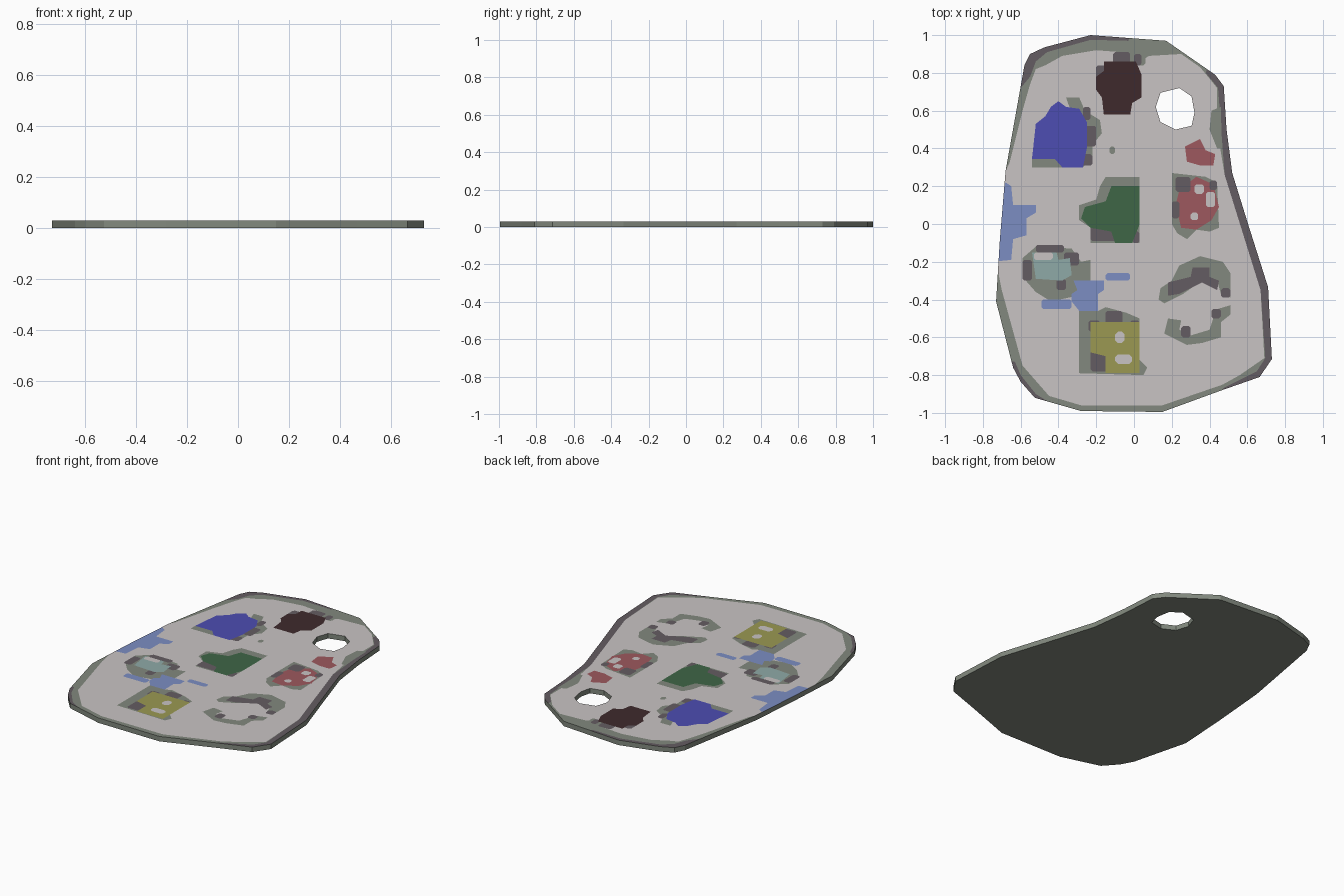
import bpy, bmesh
from mathutils import Vector
from mathutils.geometry import delaunay_2d_cdt

if "Cube" in bpy.data.objects:
    bpy.data.objects.remove(bpy.data.objects["Cube"])

THICK = 0.031

# Flat colours (display values, converted to linear)
COLOURS = {
    "board_grey": (201, 196, 196), "rim_grey_green": (130, 137, 126),
    "stain_purple_grey": (100, 92, 98), "paint_blue": (77, 77, 178),
    "paint_light_blue": (124, 141, 194), "paint_brown": (62, 42, 44),
    "paint_green": (62, 102, 70), "paint_red": (157, 88, 94),
    "paint_yellow": (155, 153, 82), "paint_teal": (143, 170, 167),
}
BASE, RIM, STAIN, BLUE, SKY, BROWN, GREEN, RED, YELLOW, TEAL = range(10)


def linear(c):
    c /= 255
    return c / 12.92 if c <= 0.04045 else ((c + 0.055) / 1.055) ** 2.4


def poly(*n):
    """Flat list of hundredths to 2D points."""
    return [Vector((n[i] / 100, n[i + 1] / 100)) for i in range(0, len(n), 2)]


def inside(p, pts):
    hit = False
    for a, b in zip(pts, pts[1:] + pts[:1]):
        if (a.y > p.y) != (b.y > p.y):
            if p.x < a.x + (p.y - a.y) * (b.x - a.x) / (b.y - a.y):
                hit = not hit
    return hit


patches = []


def paint(colour, *n):
    patches.append((colour, poly(*n)))


def dab(colour, x0, y1, x1, y0, c=1):
    """Rectangular dab with clipped corners."""
    paint(colour, x0 + c, y0, x1 - c, y0, x1, y0 + c, x1, y1 - c,
          x1 - c, y1, x0 + c, y1, x0, y1 - c, x0, y0 + c)


# Board outline and thumb hole
outline = poly(-23, 100, 17, 97, 43, 79, 47.5, 73, 49, 50, 52, 27, 61, -2, 71, -33.5,
               73, -71.5, 66.5, -81, 46.5, -88, 15, -99.5, -28, -99, -52.5, -92,
               -60, -83.5, -64, -76, -73, -41, -71, -8, -68, 28, -58, 84, -55, 90, -47.5, 93.5)
hole = poly(14, 69.5, 24, 72, 30.5, 67.5, 32, 59, 30.5, 52, 22, 50, 14, 54, 11.5, 62)

# Worn rim: light inner area, then dark stretches along the edge
paint(BASE, -47, 84, -38, 89, -20, 92, -7, 91, 3, 86, 8, 89, 25, 90, 35, 83, 40, 77,
      44, 72, 44, 50, 48, 26, 67, -35, 69, -71, 56, -80, 47, -85, 15, -96, -28, -96,
      -45, -91, -59, -75, -70, -35, -74, -15, -75, 0, -72, 20, -66, 32, -59, 60, -55, 74, -52, 82)
paint(STAIN, 40, 86, 55, 75, 60, 30, 80, -30, 80, -75, 70, -90, 47, -95, 47, -87,
      65, -78, 69.5, -71, 67, -35, 48, 26, 44.5, 72, 38, 80)
paint(STAIN, -60, 72, -65, 90, -40, 105, 0, 105, -3, 97, -23, 97.5, -46, 91, -52, 86, -55, 78)
paint(STAIN, -67, -72, -70, -95, -45, -100, -44, -95, -52, -90, -60, -80, -63, -73)
paint(RIM, 41, 60, 46, 62, 46.5, 40, 44, 40, 40, 50)

# Blue paint
paint(RIM, -36, 67, -29, 67, -26, 60, -18, 55, -17, 48, -22, 42, -22, 35, -27, 30,
      -54, 30, -54, 36, -30, 50)
dab(STAIN, -27, 62, -23, 55)
dab(STAIN, -26, 52, -20, 41)
dab(STAIN, -28, 37, -22, 31)
paint(BLUE, -54, 34.5, -52, 53, -47, 57, -44, 62, -40, 65, -36, 62, -29, 61, -25, 54,
      -25, 40, -27, 30, -38, 30, -42, 34.5)
dab(RIM, -13, 41, -10, 37)

# Brown paint
dab(STAIN, -11, 91, -2, 85)
dab(STAIN, -20, 84, -15, 76)
dab(RIM, -2, 91, 6, 84)
dab(STAIN, 0, 90, 4, 84)
paint(BROWN, -20, 78, -16, 81, -16, 86, 1, 86, 4, 79, 4, 67, -1, 64, -2, 58, -16, 58, -17, 67, -20, 71)

# Green paint
paint(RIM, -15, 25, 3, 25, 3, -10, -23, -10, -23, -2, -29, 2, -29, 10, -20, 13, -18, 20)
dab(STAIN, -23, -1, -9, -9)
dab(STAIN, -1, -4, 3, -10)
paint(GREEN, -12, 20, 3, 20, 3, 0, -1, -10, -10, -10, -12, -4, -23, -2, -28, 3, -26, 9, -15, 12)

# Red paint
paint(RED, 35, 45, 38, 39, 43, 37, 42, 31, 35, 31, 28, 33, 27, 41)
paint(RIM, 20, 27, 38, 25, 44, 22, 45, -2, 40, -4, 33, -3, 28, -8, 23, -5, 20, 0)
paint(RED, 24, 18, 33, 25, 42, 21, 45, 9, 41, 2, 33, -3, 25, -2, 22, 10)
dab(STAIN, 22, 25, 30, 17)
dab(STAIN, 20, 12, 24, 3)
dab(STAIN, 40, 23, 44, 18)
dab(BASE, 32, 21, 37, 16)
dab(BASE, 38, 17, 43, 9)
dab(BASE, 30, 6, 34, 2)

# Light blue smear on the left edge
paint(SKY, -68, 22, -65, 20, -64, 10, -52, 10, -52, 6, -57, 3, -57, -6, -64, -8, -65, -19, -75, -20, -75, 5)

# Teal paint
paint(RIM, -59, -18, -52, -12, -33, -13, -28, -20, -23, -19, -23, -30, -30, -38, -44, -41,
      -52, -36, -59, -28)
dab(STAIN, -52, -11, -37, -15)
dab(STAIN, -59, -19, -54, -30)
dab(STAIN, -37, -15, -29, -22)
dab(STAIN, -41, -29, -36, -35)
paint(TEAL, -54, -15, -41, -15, -40, -19, -34, -18, -33, -27, -38, -30, -52, -29)
dab(BASE, -53, -15, -43, -19)

# Yellow paint
paint(RIM, -29, -46, -29, -79, 5, -80, 7, -76, 3, -72, 3, -50, -4, -47, -15, -44, -19, -46)
dab(STAIN, -15, -46, -6, -53)
dab(STAIN, -23, -67, -14, -78)
dab(STAIN, -24, -51, -18, -57)
dab(STAIN, -2, -51, 3, -56)
paint(YELLOW, -23, -52, 3, -52, 3, -79, -15, -79, -15, -70, -23, -68)
dab(BASE, -10, -57, -5, -63, 1.5)
dab(BASE, -10, -69, -1, -74, 1.5)

# Light blue smears in the middle
dab(SKY, -49, -40, -33, -45)
paint(SKY, -32, -30, -16, -30, -16, -35, -19, -37, -19, -46, -29, -46, -33, -41, -33, -37, -30, -35)
dab(SKY, -15, -26, -2, -30)

# Empty well marks, lower right
paint(RIM, 13, -40, 14, -34, 20, -30, 24, -22, 35, -17, 47, -20, 51, -26, 51, -39, 46, -37,
      44, -30, 36, -30, 26, -37, 16, -42)
paint(STAIN, 18, -38, 18, -31, 30, -28, 31, -23, 40, -23, 40, -28, 45, -30, 44, -35, 36, -31, 24, -37)
dab(STAIN, 46, -34, 51, -39)
paint(RIM, 18, -50, 25, -51, 24, -56, 30, -59, 40, -56, 42, -50, 41, -46, 51, -43, 51, -48,
      46, -52, 46, -60, 36, -63, 28, -64, 16, -58)
dab(STAIN, 41, -45, 46, -50)
dab(STAIN, 25, -54, 30, -60)

# Cut the board face along every painted edge
verts, edges = [], []
for pts in [outline, hole] + [p for _, p in patches]:
    s, n = len(verts), len(pts)
    verts += pts
    edges += [(s + i, s + (i + 1) % n) for i in range(n)]
cut = delaunay_2d_cdt(verts, edges, [], 0, 1e-5)

bm = bmesh.new()
bv = [bm.verts.new((v.x, v.y, 0)) for v in cut[0]]
for f in cut[2]:
    c = sum((cut[0][i] for i in f), Vector((0, 0))) / len(f)
    if inside(c, outline) and not inside(c, hole):
        face = bm.faces.new([bv[i] for i in f])
        face.material_index = RIM
        for colour, pts in patches:
            if inside(c, pts):
                face.material_index = colour
bmesh.ops.delete(bm, geom=[v for v in bm.verts if not v.link_faces], context='VERTS')

# Thicken, then colour walls and underside plainly
ext = bmesh.ops.extrude_face_region(bm, geom=bm.faces[:], use_keep_orig=True)
for g in ext["geom"]:
    if isinstance(g, bmesh.types.BMVert):
        g.co.z = THICK
bmesh.ops.recalc_face_normals(bm, faces=bm.faces[:])
for f in bm.faces:
    f.normal_update()
    if min(v.co.z for v in f.verts) < THICK / 2:
        f.material_index = RIM

mesh = bpy.data.meshes.new("palette_board")
bm.to_mesh(mesh)
bm.free()
for name, rgb in COLOURS.items():
    mat = bpy.data.materials.new(name)
    mat.diffuse_color = (*[linear(c) for c in rgb], 1)
    mat.use_nodes = True
    mat.node_tree.nodes["Principled BSDF"].inputs["Base Color"].default_value = mat.diffuse_color
    mesh.materials.append(mat)
board = bpy.data.objects.new("palette_board", mesh)
bpy.context.collection.objects.link(board)
